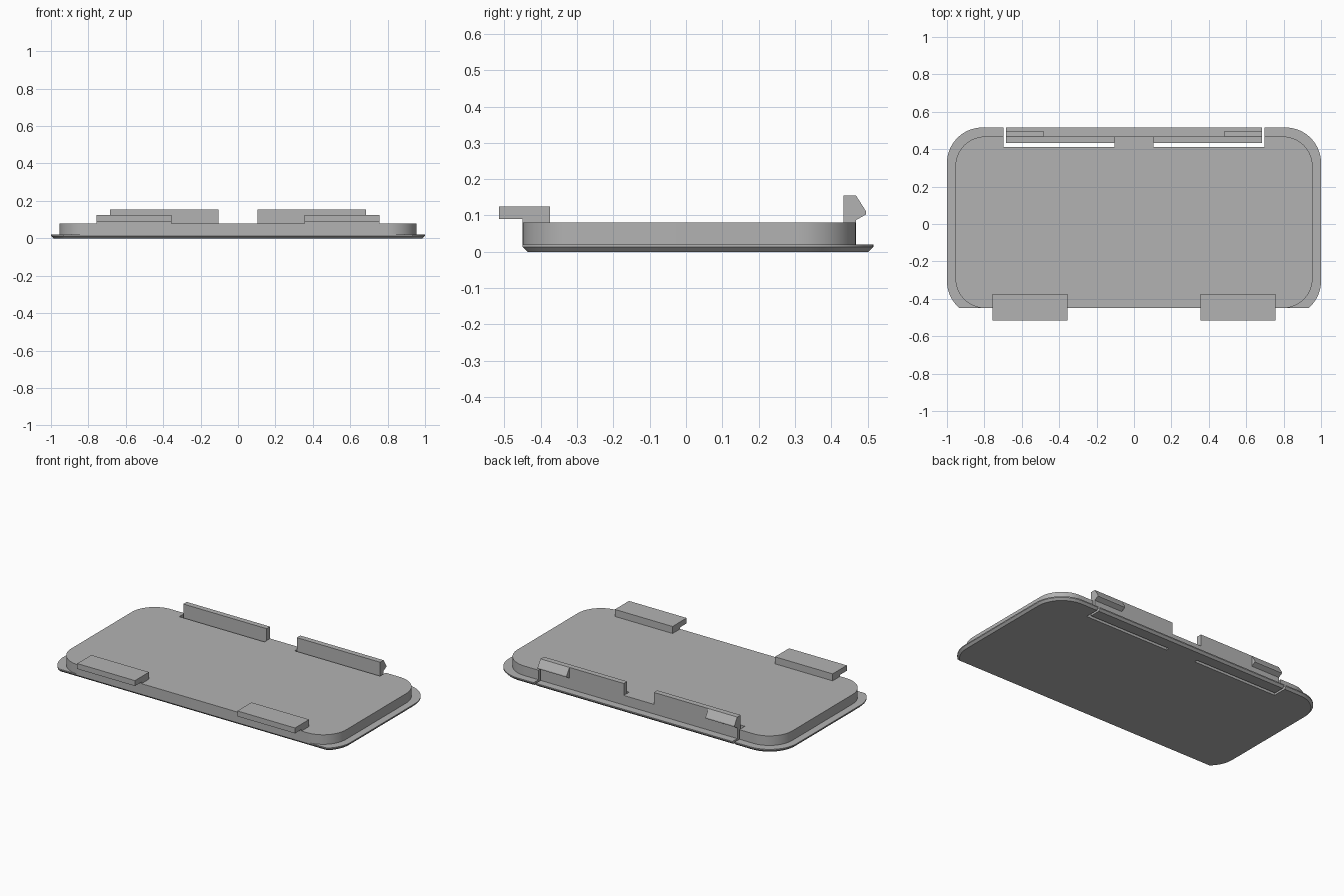
import bpy
import bmesh
import math
from mathutils import Vector

cube = bpy.data.objects.get("Cube")
if cube:
    bpy.data.objects.remove(cube, do_unlink=True)

GREY = (0.45, 0.45, 0.45, 1.0)
grey = bpy.data.materials.new("plain grey plastic")
grey.use_nodes = True
grey.diffuse_color = GREY
grey.node_tree.nodes["Principled BSDF"].inputs["Base Color"].default_value = GREY


def loft(name, rings):
    """Solid skinned through matching closed rings of points."""
    bm = bmesh.new()
    loops = [[bm.verts.new(p) for p in ring] for ring in rings]
    n = len(loops[0])
    for a, b in zip(loops, loops[1:]):
        for i in range(n):
            j = (i + 1) % n
            bm.faces.new((a[i], a[j], b[j], b[i]))
    bm.faces.new(loops[0][::-1])
    bm.faces.new(loops[-1])
    bmesh.ops.recalc_face_normals(bm, faces=bm.faces)
    mesh = bpy.data.meshes.new(name)
    bm.to_mesh(mesh)
    bm.free()
    mesh.materials.append(grey)
    obj = bpy.data.objects.new(name, mesh)
    bpy.context.collection.objects.link(obj)
    return obj


def outline(half_x, y0, y1, r, z, clip):
    """Rounded rectangle whose front is trimmed straight at y = clip."""
    front = math.asin(min(1, (y0 + r - clip) / r))
    pts = []
    steps = 14
    for i in range(steps + 1):
        a = -front * (1 - i / steps)
        pts.append((half_x - r + r * math.cos(a), y0 + r + r * math.sin(a), z))
    for i in range(steps + 1):
        a = math.pi / 2 * i / steps
        pts.append((half_x - r + r * math.cos(a), y1 - r + r * math.sin(a), z))
    return pts + [(-x, y, h) for x, y, h in reversed(pts)]


def slab_along_x(name, profile, x0, x1):
    return loft(name, [[(x, y, z) for y, z in profile] for x in (x0, x1)])


# Thin outer plate with chamfered underside, and the raised body on it
INSET = 0.013
plate = loft("outer_plate", [
    outline(1 - INSET, -0.495 + INSET, 0.516 - INSET, 0.19 - INSET, 0, -0.45 + INSET),
    outline(1, -0.495, 0.516, 0.19, 0.013, -0.45),
    outline(1, -0.495, 0.516, 0.19, 0.02, -0.45)])
body = loft("raised_body", [
    outline(0.955, -0.45, 0.468, 0.16, z, -0.45) for z in (0.02, 0.08)])

# L-shaped slots that free the two spring arms
cutters = []
for s in (1, -1):
    slot = [(0.105, 0.413), (0.698, 0.413), (0.698, 0.6),
            (0.684, 0.6), (0.684, 0.434), (0.105, 0.434)]
    cutters.append(loft("slot_cutter", [[(s * x, y, z) for x, y in slot] for z in (-0.1, 0.2)]))
for obj in (plate, body):
    for cutter in cutters:
        mod = obj.modifiers.new("slot", "BOOLEAN")
        mod.operation = "DIFFERENCE"
        mod.solver = "EXACT"
        mod.object = cutter
    graph = bpy.context.evaluated_depsgraph_get()
    cut_mesh = bpy.data.meshes.new_from_object(obj.evaluated_get(graph))
    obj.modifiers.clear()
    obj.data = cut_mesh
for cutter in cutters:
    bpy.data.objects.remove(cutter, do_unlink=True)

# Rear latch walls with hooks, and stepped front tabs
wall = [(0.434, 0.08), (0.468, 0.08), (0.468, 0.155), (0.434, 0.155)]
hook = [(0.468, 0.087), (0.496, 0.103), (0.496, 0.111), (0.468, 0.155)]
tab = [(-0.375, 0.08), (-0.375, 0.124), (-0.515, 0.124),
       (-0.515, 0.09), (-0.45, 0.09), (-0.45, 0.08)]
for side, s in (("left", 1), ("right", -1)):
    slab_along_x(side + "_latch_wall", wall, s * 0.105, s * 0.684)
    slab_along_x(side + "_latch_hook", hook, s * 0.483, s * 0.684)
    slab_along_x(side + "_front_tab", tab, s * 0.356, s * 0.757)

# Smooth the round corners, keep hard edges
bpy.ops.object.select_all(action="DESELECT")
for obj in (plate, body):
    obj.select_set(True)
bpy.context.view_layer.objects.active = plate
bpy.ops.object.shade_smooth_by_angle(angle=math.radians(30))
